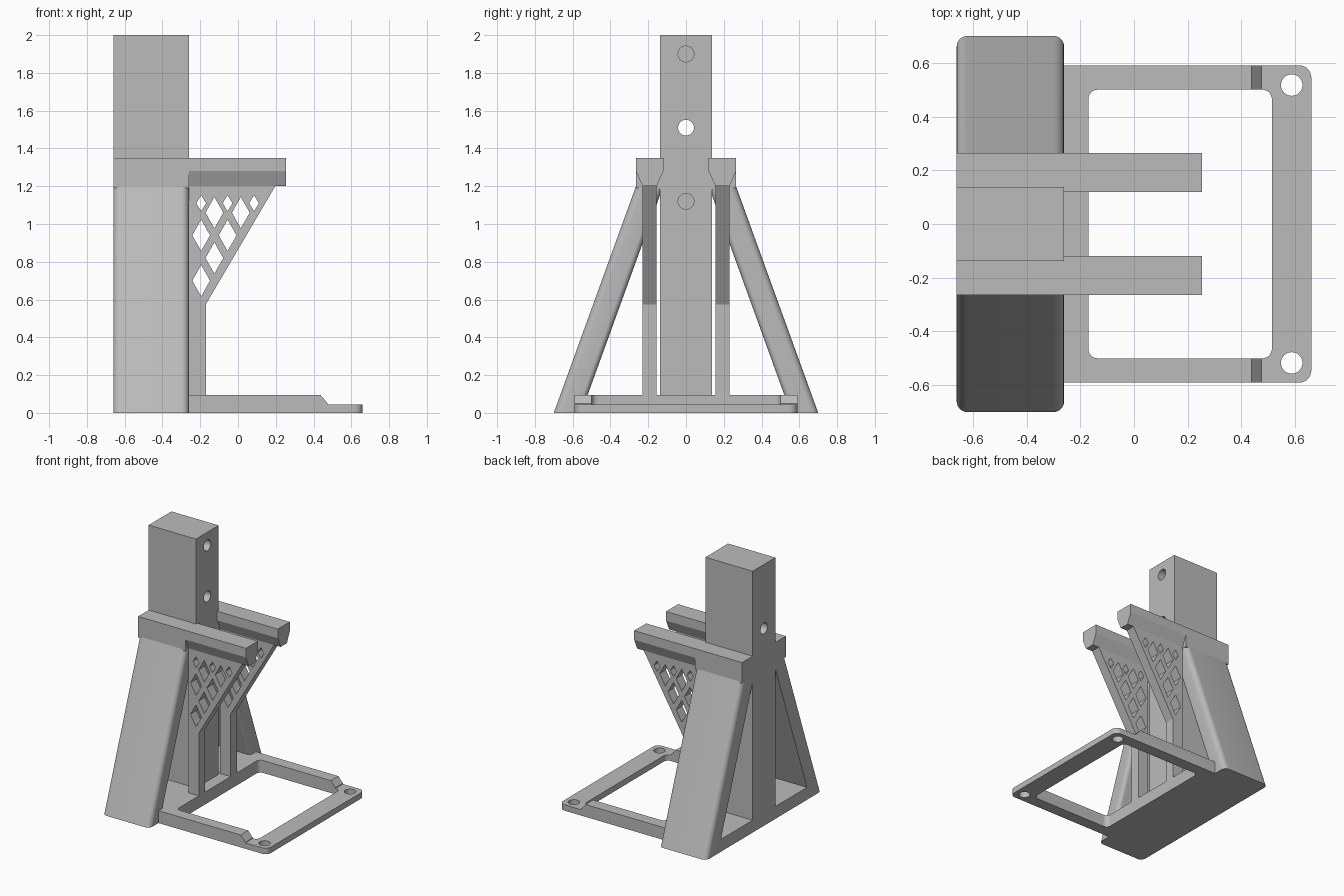
import bpy, bmesh
from math import cos, sin, pi
from mathutils import Vector

if "Cube" in bpy.data.objects:
    bpy.data.objects.remove(bpy.data.objects["Cube"])

grey = bpy.data.materials.new("plain grey")
grey.use_nodes = True
grey.diffuse_color = (0.5, 0.5, 0.5, 1)
grey.node_tree.nodes["Principled BSDF"].inputs["Base Color"].default_value = (0.5, 0.5, 0.5, 1)

BACK, FACE = -0.66, -0.26      # depth range of the tower
BAR_LOW, BAR_TOP = 1.2, 1.35   # height range of the arms
PLATE = 0.095


def rounded(corners, steps=8):
    """Outline with a right-angle fillet at each (u, v, radius) corner."""
    pts = []
    for i, (u, v, r) in enumerate(corners):
        p = Vector((u, v))
        if r == 0:
            pts.append(p)
            continue
        d1 = (Vector(corners[i - 1][:2]) - p).normalized()
        d2 = (Vector(corners[(i + 1) % len(corners)][:2]) - p).normalized()
        c = p + r * (d1 + d2)
        for k in range(steps + 1):
            t = k / steps * pi / 2
            pts.append(c - r * (d2 * cos(t) + d1 * sin(t)))
    return pts


def circle(u, v, r, n=32):
    return [(u + r * cos(2 * pi * k / n), v + r * sin(2 * pi * k / n)) for k in range(n)]


def box(u0, u1, v0, v1):
    return [(u0, v0), (u1, v0), (u1, v1), (u0, v1)]


def prism(name, outline, axis, a, b, shift=(0, 0, 0)):
    """Extrude an outline along an axis from a to b, optionally sheared by shift."""
    def place(u, v, w):
        return {"x": (w, u, v), "y": (u, w, v), "z": (u, v, w)}[axis]
    bm = bmesh.new()
    low = bm.faces.new([bm.verts.new(place(u, v, a)) for u, v in outline])
    ext = bmesh.ops.extrude_face_region(bm, geom=[low])["geom"]
    move = Vector(place(0, 0, b - a)) + Vector(shift)
    bmesh.ops.translate(bm, vec=move, verts=[e for e in ext if isinstance(e, bmesh.types.BMVert)])
    bmesh.ops.recalc_face_normals(bm, faces=bm.faces)
    mesh = bpy.data.meshes.new(name)
    bm.to_mesh(mesh)
    bm.free()
    mesh.materials.append(grey)
    ob = bpy.data.objects.new(name, mesh)
    bpy.context.collection.objects.link(ob)
    return ob


def activate(ob):
    bpy.ops.object.select_all(action="DESELECT")
    ob.select_set(True)
    bpy.context.view_layer.objects.active = ob


def cut(ob, cutters):
    activate(ob)
    for c in cutters:
        mod = ob.modifiers.new("cut", "BOOLEAN")
        mod.operation, mod.solver, mod.object = "DIFFERENCE", "EXACT", c
        bpy.ops.object.modifier_apply(modifier=mod.name)
        bpy.data.objects.remove(c)


def smooth(ob):
    activate(ob)
    bpy.ops.object.shade_smooth_by_angle(angle=0.5)


# Base plate: open frame with a stepped-down front rail and two screw holes
base = prism("base_frame", rounded([(BACK, -0.59, 0), (0.66, -0.59, 0.045),
                                    (0.66, 0.59, 0.045), (BACK, 0.59, 0)]), "z", 0, PLATE)
window = rounded([(-0.17, -0.5, 0.035), (0.513, -0.5, 0.035),
                  (0.513, 0.5, 0.035), (-0.17, 0.5, 0.035)])
step = [(0.437, PLATE), (0.475, 0.05), (0.475, 0.045), (0.8, 0.045), (0.8, 0.2), (0.437, 0.2)]
cut(base, [prism("window_cutter", window, "z", -0.1, 0.2),
           prism("step_cutter", step, "y", -1, 1)] +
          [prism("screw_cutter", circle(0.587, s * 0.517, 0.04), "z", -0.1, 0.2) for s in (-1, 1)])
smooth(base)

# Upright post: one through hole, two blind holes in the inner face
post = prism("post", box(-0.137, 0.137, 0.01, 2), "x", BACK, FACE)
cut(post, [prism("hole_cutter", circle(0, z, 0.042), "x", start, 0)
           for z, start in ((1.9, -0.45), (1.51, -1), (1.12, -0.45))])
smooth(post)

# Lattice openings: (x, z, half width, half height)
diamonds = [(-0.195 + 0.07 * col, 0.7 + 0.12 * row, 0.047, 0.083)
            for row in range(4) for col in range(row + 1) if (row + col) % 2 == 0]
diamonds += [(-0.195 + 0.14 * k, 1.11, 0.026, 0.042) for k in range(3)]

for s, side in ((1, "back"), (-1, "front")):
    # Sloping leg with rounded long edges
    section = rounded([(BACK, s * 0.7, 0.04), (FACE, s * 0.7, 0.04),
                       (FACE, s * 0.555, 0.03), (BACK, s * 0.555, 0)])
    smooth(prism(side + "_leg", section, "z", 0, BAR_LOW, (0, -s * 0.435, 0)))

    # Shoulder joining leg and post
    prism(side + "_shoulder", box(s * 0.12, s * 0.265, 1.19, BAR_TOP), "x", BACK, FACE)

    # Arm with chamfered underside
    arm = [(0.12, BAR_TOP), (0.265, BAR_TOP), (0.265, 1.28), (0.23, BAR_LOW),
           (0.155, BAR_LOW), (0.12, 1.28)]
    prism(side + "_arm", [(s * y, z) for y, z in arm], "x", FACE - 0.02, 0.253)

    # Bracket under the arm with lattice openings
    outline = [(FACE, 0.05), (-0.17, 0.05), (-0.17, 0.575), (0.2, BAR_LOW + 0.005),
               (FACE, BAR_LOW + 0.005)]
    bracket = prism(side + "_bracket", outline, "y", s * 0.155, s * 0.23)
    cut(bracket, [prism("diamond_cutter", [(x - w, z), (x, z - h), (x + w, z), (x, z + h)],
                        "y", s * 0.1, s * 0.3) for x, z, w, h in diamonds])
